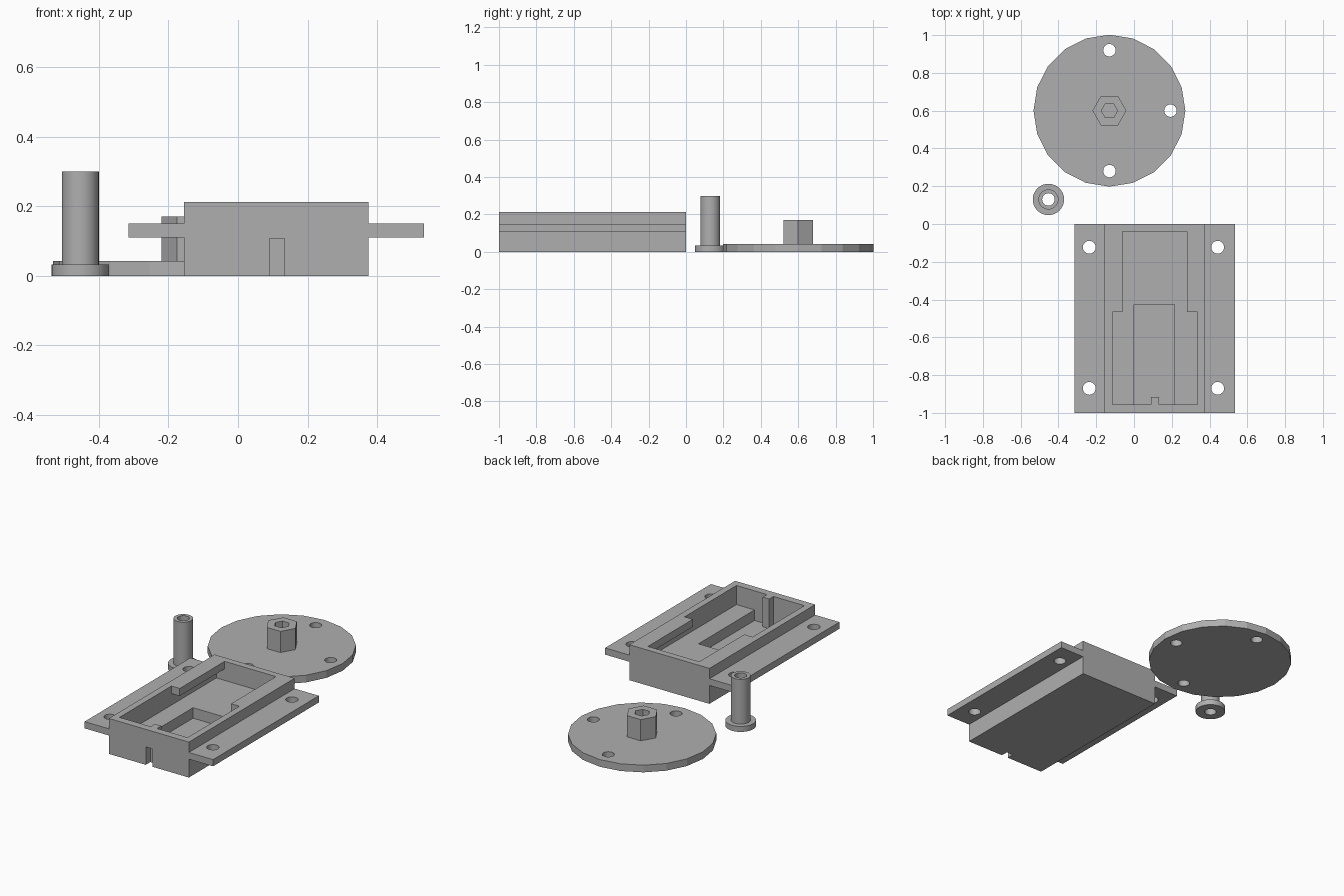
import bpy, bmesh, math

if "Cube" in bpy.data.objects:
    bpy.data.objects.remove(bpy.data.objects["Cube"])

grey = bpy.data.materials.new("plain grey")
grey.diffuse_color = (0.43, 0.43, 0.43, 1)
grey.use_nodes = True
grey.node_tree.nodes["Principled BSDF"].inputs["Base Color"].default_value = grey.diffuse_color


def finish(bm, name):
    bmesh.ops.recalc_face_normals(bm, faces=bm.faces)
    me = bpy.data.meshes.new(name)
    bm.to_mesh(me)
    bm.free()
    ob = bpy.data.objects.new(name, me)
    me.materials.append(grey)
    bpy.context.collection.objects.link(ob)
    return ob


def prism(name, pts, offset):
    """Close a 3D outline and extrude it along an offset."""
    bm = bmesh.new()
    face = bm.faces.new([bm.verts.new(p) for p in pts])
    out = bmesh.ops.extrude_face_region(bm, geom=[face])
    moved = [v for v in out["geom"] if isinstance(v, bmesh.types.BMVert)]
    bmesh.ops.translate(bm, verts=moved, vec=offset)
    return finish(bm, name)


def box(name, x0, x1, y0, y1, z0, z1):
    return prism(name, [(x0, y0, z0), (x1, y0, z0), (x1, y1, z0), (x0, y1, z0)],
                 (0, 0, z1 - z0))


def cylinder(name, x, y, r, z0, z1, sides=32):
    ring = [2 * math.pi * i / sides for i in range(sides)]
    return prism(name, [(x + r * math.cos(a), y + r * math.sin(a), z0) for a in ring],
                 (0, 0, z1 - z0))


def boolean(target, tool, op="DIFFERENCE"):
    mod = target.modifiers.new("boolean", "BOOLEAN")
    mod.operation, mod.object, mod.solver = op, tool, "EXACT"
    bpy.context.view_layer.objects.active = target
    bpy.ops.object.modifier_apply(modifier=mod.name)
    bpy.data.objects.remove(tool)


# Housing: block with side flanges as one cross-section
BOTTOM, TOP, F0, F1 = 0, 0.212, 0.11, 0.15
section = [(-0.155, BOTTOM), (0.375, BOTTOM), (0.375, F0), (0.535, F0),
           (0.535, F1), (0.375, F1), (0.375, TOP), (-0.155, TOP),
           (-0.155, F1), (-0.315, F1), (-0.315, F0), (-0.155, F0)]
housing = prism("housing", [(x, -1, z) for x, z in section], (0, 1, 0))

# Pocket: wide chamber, narrower opening between the lips, deep well, front slot
FLOOR, LIP = 0.098, 0.167
boolean(housing, box("chamber_cut", -0.115, 0.335, -0.955, -0.04, FLOOR, LIP))
boolean(housing, box("wide_opening_cut", -0.115, 0.335, -0.955, -0.465, LIP - 0.01, 0.3))
boolean(housing, box("narrow_opening_cut", -0.06, 0.28, -0.6, -0.04, LIP - 0.01, 0.3))
boolean(housing, box("well_cut", 0, 0.215, -0.955, -0.425, 0.035, 0.15))
boolean(housing, box("post", 0.09, 0.133, -0.965, -0.915, 0.03, TOP), "UNION")
boolean(housing, box("slot_cut", 0.09, 0.133, -1.1, -0.957, -0.1, 0.107))

# Flange screw holes
for x in (-0.237, 0.443):
    for y in (-0.123, -0.87):
        boolean(housing, cylinder("hole_cut", x, y, 0.034, 0.05, 0.2, 24))

# Round plate with hexagonal hub
plate = cylinder("round_plate", -0.13, 0.6, 0.402, 0, 0.043, 20)
boolean(plate, cylinder("hub", -0.13, 0.6, 0.09, 0.02, 0.17, 6), "UNION")
boolean(plate, cylinder("hub_cut", -0.13, 0.6, 0.043, 0.043, 0.3, 6))
for x, y in ((-0.13, 0.92), (0.193, 0.6), (-0.13, 0.28)):
    boolean(plate, cylinder("hole_cut", x, y, 0.033, -0.1, 0.1, 24))

# Flanged tube
tube = cylinder("flanged_tube", -0.453, 0.13, 0.083, 0, 0.033)
boolean(tube, cylinder("sleeve", -0.453, 0.13, 0.053, 0.01, 0.3), "UNION")
boolean(tube, cylinder("bore_cut", -0.453, 0.13, 0.033, -0.1, 0.4, 24))

# Smooth only the round walls
bpy.ops.object.select_all(action="DESELECT")
for ob in (housing, tube):
    ob.select_set(True)
bpy.context.view_layer.objects.active = tube
bpy.ops.object.shade_smooth_by_angle(angle=math.radians(25))
